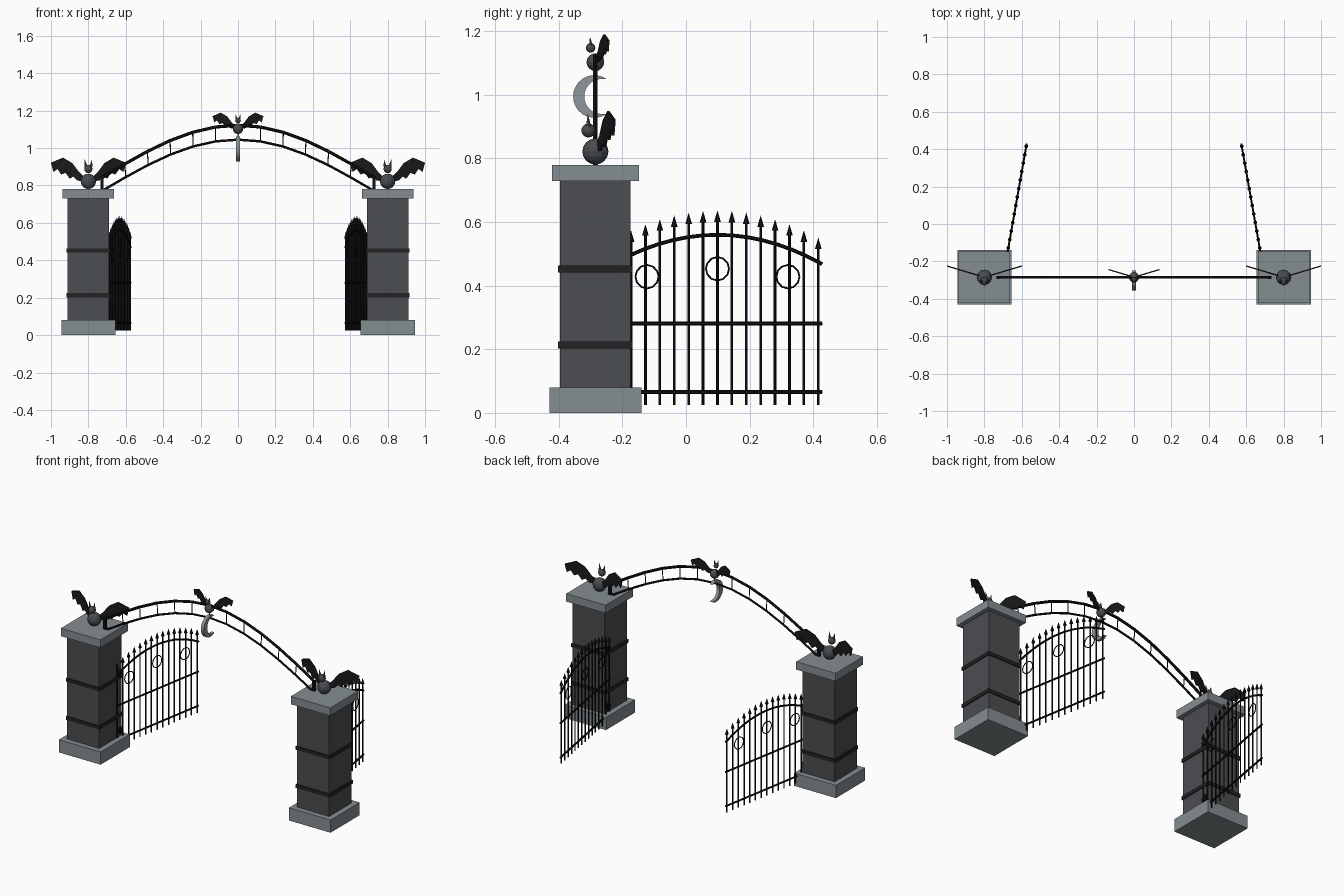
import bpy, bmesh, math
from mathutils import Vector, Matrix

if "Cube" in bpy.data.objects:
    bpy.data.objects.remove(bpy.data.objects["Cube"])

PY = -0.285  # depth line of pillars and arch


def material(name, c):
    m = bpy.data.materials.new(name)
    m.diffuse_color = (*c, 1)
    m.use_nodes = True
    m.node_tree.nodes["Principled BSDF"].inputs["Base Color"].default_value = m.diffuse_color
    return m


STONE = material("light_stone", (0.235, 0.27, 0.285))
SHAFT = material("dark_stone", (0.072, 0.075, 0.082))
BAND = material("band_charcoal", (0.016, 0.016, 0.017))
IRON = material("black_iron", (0.006, 0.006, 0.007))
BODY = material("bat_grey", (0.065, 0.072, 0.08))
WING = material("wing_black", (0.01, 0.01, 0.011))
MOON = material("moon_silver", (0.27, 0.31, 0.33))


def finish(bm, name, mat):
    bmesh.ops.recalc_face_normals(bm, faces=bm.faces)
    me = bpy.data.meshes.new(name)
    bm.to_mesh(me)
    bm.free()
    me.materials.append(mat)
    ob = bpy.data.objects.new(name, me)
    bpy.context.collection.objects.link(ob)
    return ob


def add_box(bm, c, size):
    bmesh.ops.create_cube(bm, size=1, matrix=Matrix.Translation(c) @ Matrix.Diagonal((*size, 1)))


def add_rod(bm, a, b, r1, r2=None, n=6):
    a, b = Vector(a), Vector(b)
    d = b - a
    rot = d.to_track_quat('Z', 'Y').to_matrix().to_4x4()
    bmesh.ops.create_cone(bm, cap_ends=True, segments=n, radius1=r1,
                          radius2=r1 if r2 is None else r2, depth=d.length,
                          matrix=Matrix.Translation((a + b) / 2) @ rot)


def add_path(bm, pts, r, n=6):
    for a, b in zip(pts, pts[1:]):
        add_rod(bm, a, b, r, n=n)


def add_ball(bm, c, r):
    bmesh.ops.create_uvsphere(bm, u_segments=12, v_segments=8, radius=r,
                              matrix=Matrix.Translation(c))


def add_plate(bm, pts, offset):
    """Closed outline thickened by an offset vector."""
    f = bm.faces.new([bm.verts.new(p) for p in pts])
    ext = bmesh.ops.extrude_face_region(bm, geom=[f], use_keep_orig=True)
    bmesh.ops.translate(bm, vec=offset, verts=[v for v in ext["geom"] if isinstance(v, bmesh.types.BMVert)])


def box(name, c, size, mat):
    bm = bmesh.new()
    add_box(bm, c, size)
    finish(bm, name, mat)


WING_SHAPE = [(.03, .0), (.03, .03), (.05, .05), (.085, .097), (.135, .127), (.2, .10),
              (.187, .05), (.165, .066), (.145, .036), (.122, .046), (.10, .014), (.08, .026), (.06, .005)]


def bat(name, x, z, k):
    # round body, head and pointed ears
    bm = bmesh.new()
    add_ball(bm, (x, PY, z), .041 * k)
    hy, hz = PY - .022 * k, z + .066 * k
    add_ball(bm, (x, hy, hz), .022 * k)
    for s in (-1, 1):
        add_rod(bm, (x + s * .013 * k, hy, hz + .012 * k), (x + s * .02 * k, hy - .002, hz + .053 * k), .009 * k, 0, 5)
    finish(bm, name + "_body", BODY)
    # scalloped wings swept to the back
    bm = bmesh.new()
    for s in (-1, 1):
        add_plate(bm, [(x + s * u * k, PY + .3 * u * k - .003, z + w * k) for u, w in WING_SHAPE],
                  Vector((0, .007, 0)))
    finish(bm, name + "_wings", WING)


# pillars with bats on top
for s, side in ((-1, "left"), (1, "right")):
    x = s * .8
    box(side + "_base", (x, PY, .04), (.29, .29, .08), STONE)
    box(side + "_shaft", (x, PY, .405), (.222, .222, .65), SHAFT)
    box(side + "_cap", (x, PY, .755), (.274, .274, .05), STONE)
    for i, z in enumerate((.213, .453)):
        box(f"{side}_band_{i}", (x, PY, z), (.234, .234, .022), BAND)
    bat(side + "_bat", x, .822, 1)
bat("centre_bat", 0, 1.103, .68)

# double-rail arch with cross bars and end posts
N, HALF = 12, .727


def arch(t, z0, h, half):
    return Vector((t * half, PY, z0 + h * math.cos(t * math.pi / 2)))


bm = bmesh.new()
ts = [-1 + 2 * i / N for i in range(N + 1)]
top = [arch(t, .842, .28, HALF) for t in ts]
low = [arch(t, .775, .27, .72) for t in ts]
add_path(bm, top, .0085)
add_path(bm, low, .0065)
for a, b in zip(top[1:-1], low[1:-1]):
    add_rod(bm, a, b, .003)
for s in (-1, 1):
    add_box(bm, (s * HALF, PY, .812), (.016, .016, .066))
finish(bm, "arch", IRON)

# crescent moon hanging below the arch, edge-on to the front
bm = bmesh.new()
a0, b0 = math.radians(54), math.radians(106)
outer = [(-.288 + .067 * math.cos(a), .995 + .067 * math.sin(a))
         for a in (a0 + (2 * math.pi - 2 * a0) * i / 18 for i in range(19))]
inner = [(-.265 + .055 * math.cos(a), .995 + .055 * math.sin(a))
         for a in (2 * math.pi - 1.29 - (2 * math.pi - 2.58) * i / 16 for i in range(1, 16))]
add_plate(bm, [(-.01, y, z) for y, z in outer + inner], Vector((.02, 0, 0)))
finish(bm, "moon", MOON)

# open gate leaves, swung back ten degrees from straight
L, A = .668, math.radians(10)
for s, side in ((-1, "left"), (1, "right")):
    def P(u, z):
        return Vector((s * (.69 - u * math.sin(A)), -.23 + u * math.cos(A), z))

    def crest(u):
        return .56 - .092 * ((u - L / 2) / (L / 2)) ** 2

    bm = bmesh.new()
    for z in (.066, .281):
        add_rod(bm, P(0, z), P(L, z), .006)
    add_path(bm, [P(L * i / 14, crest(L * i / 14)) for i in range(15)], .006)
    for i in range(15):
        u = .012 + i * (L - .024) / 14
        tip = crest(u) + .077
        add_rod(bm, P(u, .025), P(u, tip - .033), .0042)
        add_rod(bm, P(u, tip - .036), P(u, tip), .0105, 0)
    finish(bm, side + "_gate", IRON)
    # rings under the crest
    bm = bmesh.new()
    for u, z in ((.334 - .225, .428), (.334, .453), (.334 + .225, .428)):
        ring = [P(u + .037 * math.cos(a), z + .037 * math.sin(a))
                for a in (2 * math.pi * i / 12 for i in range(13))]
        add_path(bm, ring, .003, 5)
    finish(bm, side + "_gate_rings", IRON)
    # hinges
    bm = bmesh.new()
    for z in (.12, .48):
        add_rod(bm, P(.04, z - .018), P(.04, z + .018), .012, n=8)
        add_box(bm, (s * .685, -.2, z), (.016, .04, .02))
    finish(bm, side + "_hinges", IRON)
